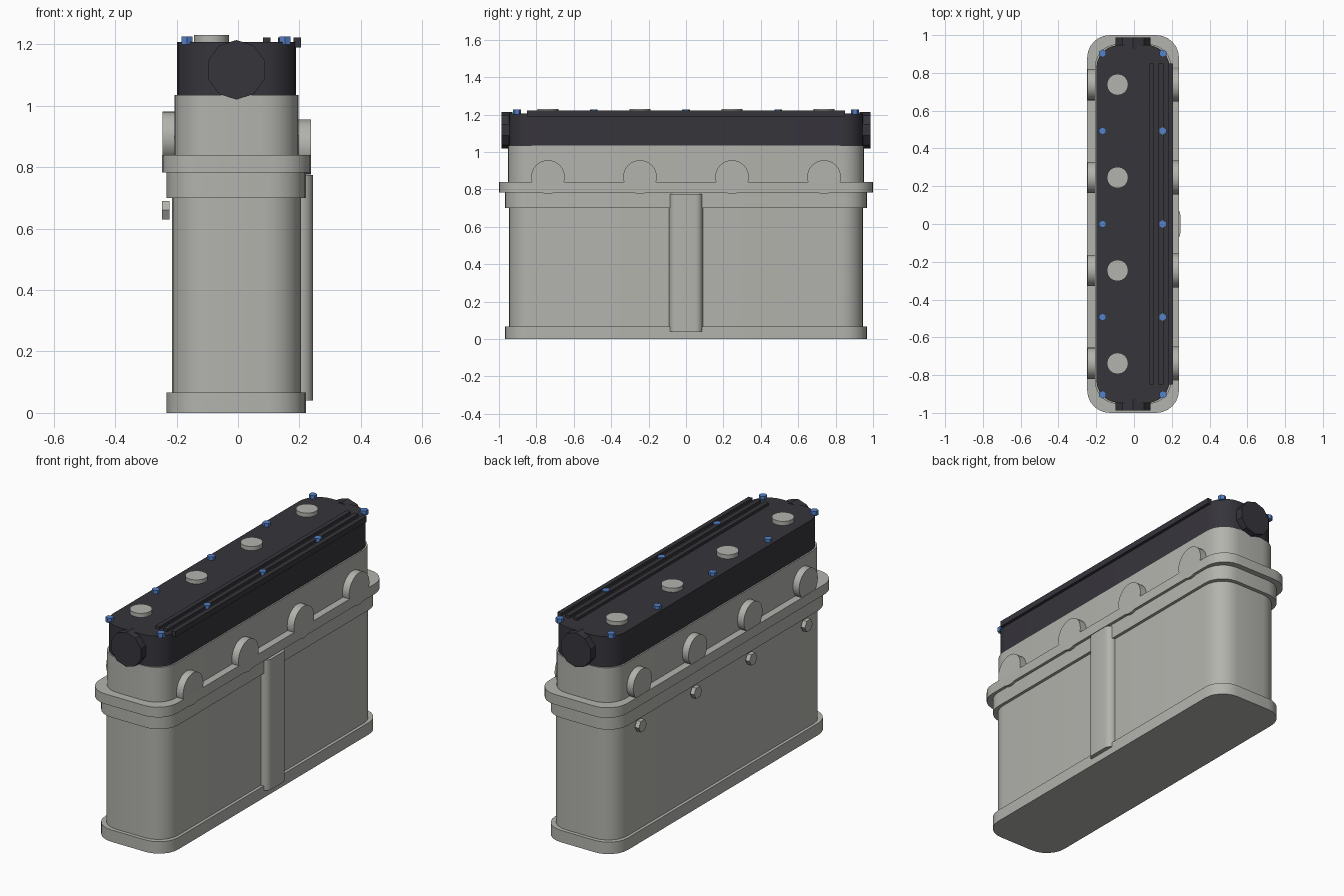
import bpy, bmesh, math
from mathutils import Matrix

if "Cube" in bpy.data.objects:
    bpy.data.objects.remove(bpy.data.objects["Cube"])

CX = -0.005                      # centre line of the block
CYL_Y = [-0.738, -0.246, 0.246, 0.738]


def material(name, rgb):
    m = bpy.data.materials.new(name)
    m.diffuse_color = (*rgb, 1)
    m.use_nodes = True
    m.node_tree.nodes["Principled BSDF"].inputs["Base Color"].default_value = m.diffuse_color
    return m


GREY = material("cast grey", (0.45, 0.45, 0.42))
DARK = material("dark cover", (0.037, 0.035, 0.044))
BLUE = material("blue bolt", (0.09, 0.22, 0.58))


def finish(name, bm, mat, smooth=True):
    bmesh.ops.recalc_face_normals(bm, faces=bm.faces)
    me = bpy.data.meshes.new(name)
    bm.to_mesh(me)
    bm.free()
    me.materials.append(mat)
    ob = bpy.data.objects.new(name, me)
    bpy.context.collection.objects.link(ob)
    if smooth:
        bpy.ops.object.select_all(action='DESELECT')
        ob.select_set(True)
        bpy.context.view_layer.objects.active = ob
        bpy.ops.object.shade_smooth_by_angle(angle=math.radians(30))
    return ob


def slab(name, cx, hx, hy, z0, z1, mat, r=0.12, seg=6):
    """Upright prism with a rounded rectangle outline."""
    bm = bmesh.new()
    verts = []
    for i, (sx, sy) in enumerate([(1, 1), (-1, 1), (-1, -1), (1, -1)]):
        for k in range(seg + 1):
            a = math.pi / 2 * (i + k / seg)
            verts.append(bm.verts.new((cx + sx * (hx - r) + r * math.cos(a),
                                       sy * (hy - r) + r * math.sin(a), z0)))
    face = bm.faces.new(verts)
    ext = bmesh.ops.extrude_face_region(bm, geom=[face], use_keep_orig=True)
    top = [v for v in ext["geom"] if isinstance(v, bmesh.types.BMVert)]
    bmesh.ops.translate(bm, verts=top, vec=(0, 0, z1 - z0))
    return finish(name, bm, mat)


def cylinder(name, axis, centre, r, length, sides, mat, turn=0.0):
    bm = bmesh.new()
    rot = {"x": Matrix.Rotation(math.pi / 2, 4, 'Y'),
           "y": Matrix.Rotation(math.pi / 2, 4, 'X'),
           "z": Matrix.Identity(4)}[axis]
    bmesh.ops.create_cone(bm, cap_ends=True, segments=sides, radius1=r, radius2=r, depth=length,
                          matrix=Matrix.Translation(centre) @ rot @ Matrix.Rotation(turn, 4, 'Z'))
    return finish(name, bm, mat, sides > 12)


def box(name, x0, x1, y0, y1, z0, z1, mat):
    bm = bmesh.new()
    bmesh.ops.create_cube(bm, size=1, matrix=Matrix.Translation(
        ((x0 + x1) / 2, (y0 + y1) / 2, (z0 + z1) / 2)) @ Matrix.Diagonal((x1 - x0, y1 - y0, z1 - z0, 1)))
    return finish(name, bm, mat, False)


# Stacked castings
slab("base_flange", CX, 0.227, 0.968, 0.0, 0.067, GREY)
slab("block_body", CX, 0.21, 0.947, 0.06, 0.75, GREY)
slab("upper_flange", CX, 0.227, 0.968, 0.70, 0.785, GREY)
slab("deck_plate", CX, 0.243, 1.0, 0.783, 0.84, GREY)
slab("cylinder_head", CX, 0.202, 0.952, 0.83, 1.035, GREY)
slab("head_cover", CX, 0.194, 0.947, 1.03, 1.207, DARK)

# Vertical rib on the right side
slab("side_rib", 0.20, 0.045, 0.09, 0.04, 0.775, GREY, r=0.04)

# Per-cylinder ports, plug wells and side bolts
for i, y in enumerate(CYL_Y, 1):
    cylinder(f"right_port_{i}", "x", (0.199, y, 0.866), 0.09, 0.078, 32, GREY)
    cylinder(f"left_port_{i}", "x", (-0.207, y, 0.898), 0.083, 0.078, 32, GREY)
    cylinder(f"plug_well_{i}", "z", (-0.087, y, 1.21), 0.057, 0.04, 16, GREY)
    cylinder(f"side_bolt_{i}", "x", (-0.235, y, 0.66), 0.035, 0.025, 6, GREY)

# Round end caps on the cover
for name, s in (("front_cap", -1), ("rear_cap", 1)):
    cylinder(name, "y", (CX, s * 0.957, 1.117), 0.097, 0.06, 10, DARK, math.pi / 2 - math.pi / 10)

# Long ribs on the cover top
for i, x in enumerate((0.0935, 0.143, 0.193), 1):
    box(f"cover_rib_{i}", x - 0.0125, x + 0.0125, -0.85, 0.85, 1.19, 1.222, DARK)

# Cover bolts along both edges
for side, x in (("left", -0.166), ("right", 0.153)):
    for i, y in enumerate((-0.903, -0.493, 0, 0.493, 0.903), 1):
        cylinder(f"cover_bolt_{side}_{i}", "z", (x, y, 1.213), 0.021, 0.026, 6, BLUE)
